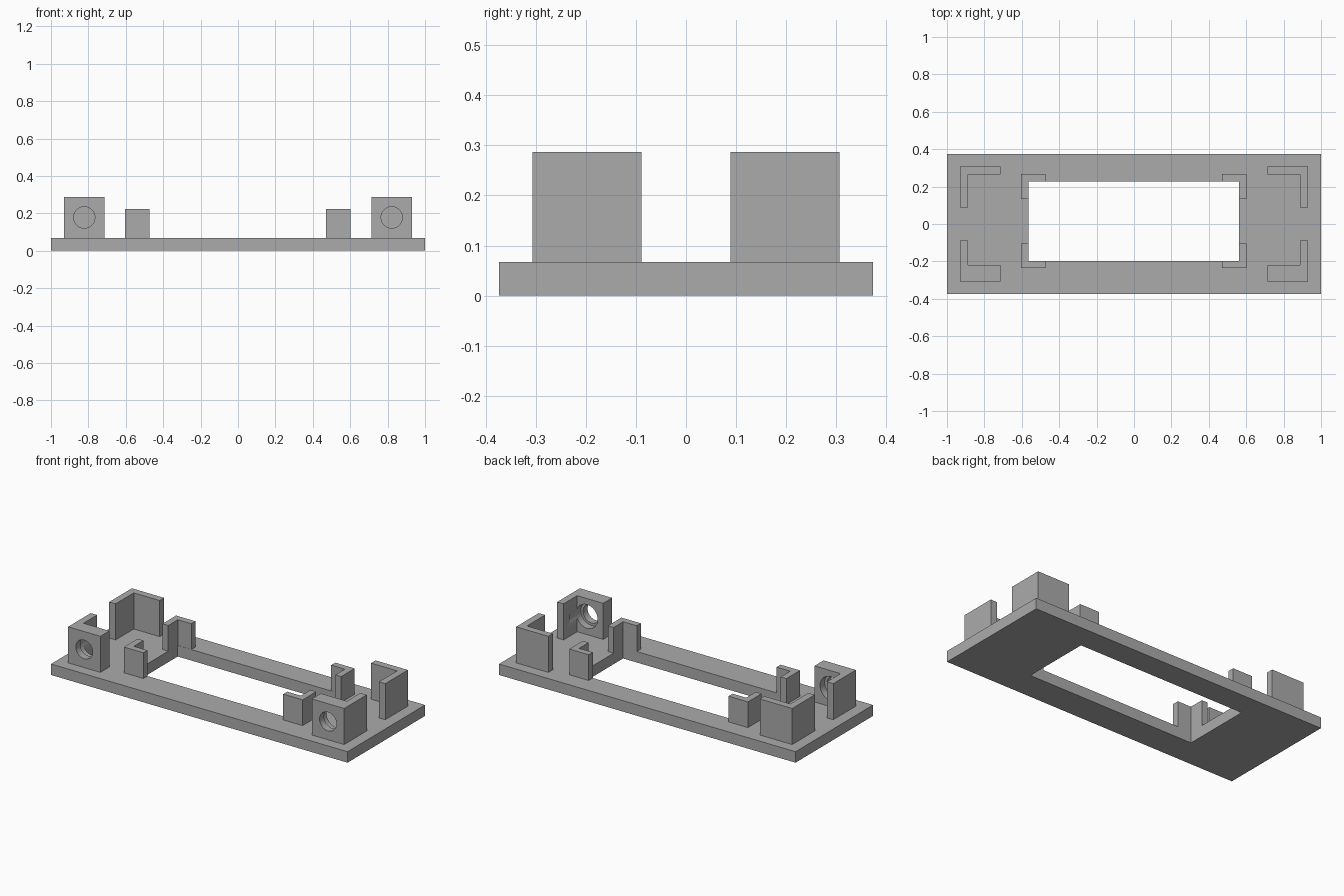
import bpy
import bmesh
from math import pi
from mathutils import Matrix

cube = bpy.data.objects.get("Cube")
if cube:
    bpy.data.objects.remove(cube, do_unlink=True)

grey = bpy.data.materials.new("plain grey")
grey.use_nodes = True
colour = (0.41, 0.41, 0.41, 1)
grey.diffuse_color = colour
grey.node_tree.nodes["Principled BSDF"].inputs["Base Color"].default_value = colour

BASE_TOP = 0.067


def make_object(name, bm):
    bmesh.ops.recalc_face_normals(bm, faces=bm.faces)
    mesh = bpy.data.meshes.new(name)
    bm.to_mesh(mesh)
    bm.free()
    mesh.materials.append(grey)
    obj = bpy.data.objects.new(name, mesh)
    bpy.context.collection.objects.link(obj)
    return obj


def prism(name, outline, z0, z1):
    """Extrude a flat outline from z0 to z1."""
    bm = bmesh.new()
    face = bm.faces.new([bm.verts.new((x, y, z0)) for x, y in outline])
    top = bmesh.ops.extrude_face_region(bm, geom=[face])["geom"]
    verts = [v for v in top if isinstance(v, bmesh.types.BMVert)]
    bmesh.ops.translate(bm, verts=verts, vec=(0, 0, z1 - z0))
    return make_object(name, bm)


def rectangle(x0, x1, y0, y1):
    return [(x0, y0), (x1, y0), (x1, y1), (x0, y1)]


def bracket(name, corner, size, side, end, wall_x, wall_y, top):
    """L-shaped upright whose arms run inward from its outer corner."""
    cx, cy = corner
    local = [(0, 0), (size, 0), (size, wall_y), (wall_x, wall_y),
             (wall_x, size), (0, size)]
    outline = [(cx - side * u, cy - end * v) for u, v in local]
    return prism(name, outline, BASE_TOP, top)


def cylinder_y(name, x, y0, y1, z, radius):
    """Cutting cylinder lying along y."""
    bm = bmesh.new()
    place = Matrix.Translation((x, (y0 + y1) / 2, z)) @ Matrix.Rotation(pi / 2, 4, "X")
    bmesh.ops.create_cone(bm, cap_ends=True, segments=48, radius1=radius,
                          radius2=radius, depth=y1 - y0, matrix=place)
    return make_object(name, bm)


def cut(obj, cutter):
    cutter.hide_render = True
    cutter.hide_viewport = True
    cutter.display_type = "WIRE"
    mod = obj.modifiers.new("cut", "BOOLEAN")
    mod.operation = "DIFFERENCE"
    mod.solver = "EXACT"
    mod.object = cutter
    # Bake the cut so the helper can be removed
    bpy.context.view_layer.update()
    graph = bpy.context.evaluated_depsgraph_get()
    mesh = bpy.data.meshes.new_from_object(obj.evaluated_get(graph))
    obj.modifiers.clear()
    obj.data = mesh
    bpy.data.objects.remove(cutter, do_unlink=True)


# Base plate with its rectangular window
base = prism("base_plate", rectangle(-1, 1, -0.373, 0.373), 0, BASE_TOP)
window = prism("window_cutter", rectangle(-0.565, 0.562, -0.197, 0.226), -0.1, 0.2)
cut(base, window)

for side, side_name in ((1, "left"), (-1, "right")):
    for end, end_name in ((-1, "front"), (1, "back")):
        # Tall outer corner brackets; the front ones have a thicker front wall
        wall = 0.087 if end < 0 else 0.043
        outer = bracket(f"{end_name}_{side_name}_outer_bracket",
                        (side * 0.931, end * 0.307), 0.218,
                        side, end, 0.043, wall, 0.287)
        if end < 0:
            # Stepped screw hole, wider on the inside
            x, z = side * 0.822, 0.178
            cut(outer, cylinder_y("hole_cutter", x, -0.4, -0.15, z, 0.057))
            cut(outer, cylinder_y("recess_cutter", x, -0.264, -0.15, z, 0.072))

        # Short inner brackets flush with the window corners
        x = 0.601 if side > 0 else -0.604
        y = 0.266 if end > 0 else -0.236
        bracket(f"{end_name}_{side_name}_inner_bracket", (x, y), 0.131,
                side, end, 0.039, 0.039, 0.224)

# Smooth the round holes, keep the box edges sharp
for obj in bpy.context.collection.objects:
    if obj.name.endswith("outer_bracket"):
        bpy.ops.object.select_all(action="DESELECT")
        obj.select_set(True)
        bpy.context.view_layer.objects.active = obj
        bpy.ops.object.shade_smooth_by_angle(angle=pi / 6)
